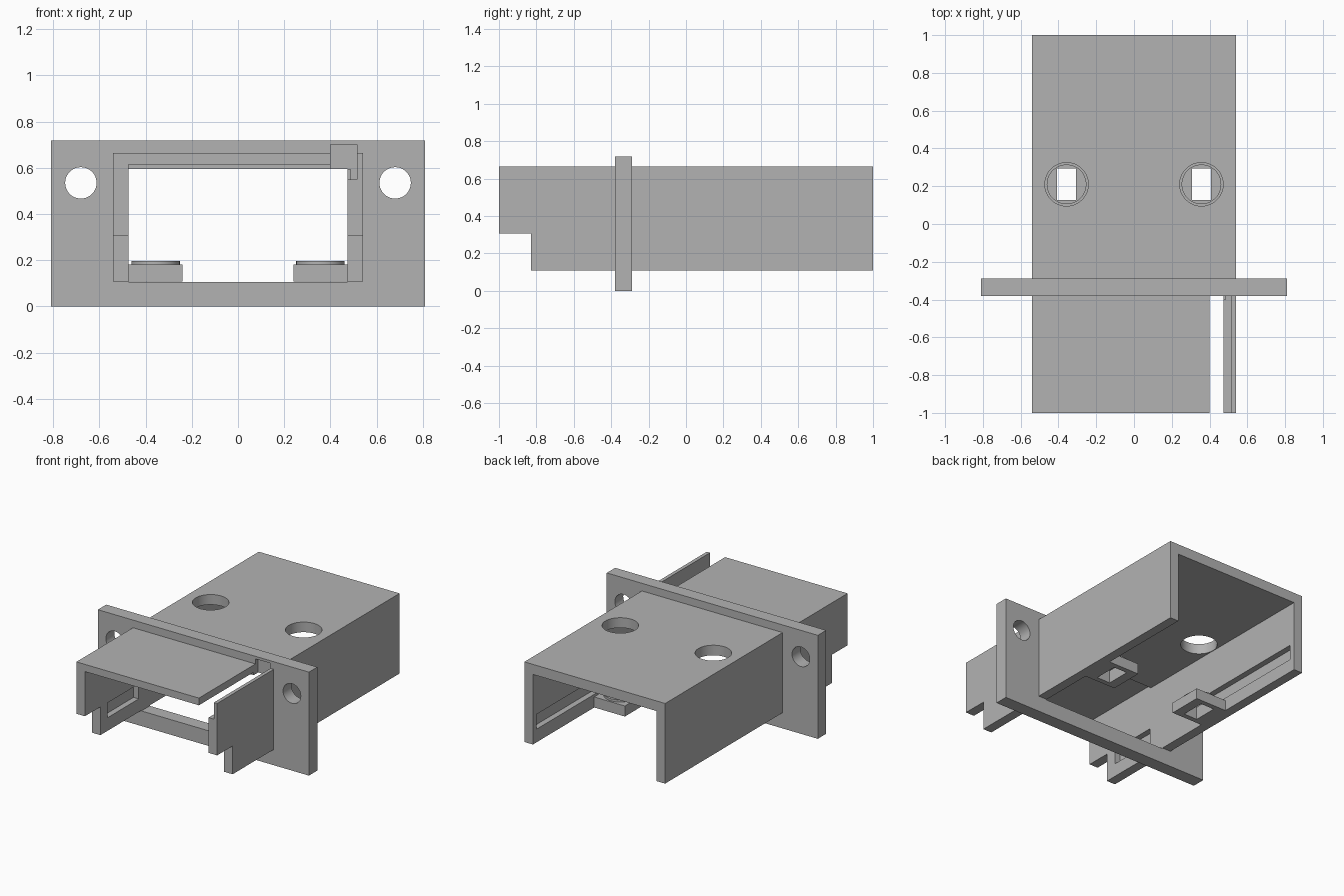
import bpy, math

if "Cube" in bpy.data.objects:
    bpy.data.objects.remove(bpy.data.objects["Cube"])

grey = bpy.data.materials.new("plain grey")
grey.diffuse_color = (0.45, 0.45, 0.45, 1)
grey.use_nodes = True
grey.node_tree.nodes["Principled BSDF"].inputs["Base Color"].default_value = grey.diffuse_color


def box(name, x0, x1, y0, y1, z0, z1):
    bpy.ops.mesh.primitive_cube_add(size=1, location=((x0 + x1) / 2, (y0 + y1) / 2, (z0 + z1) / 2))
    o = bpy.context.object
    o.name = name
    o.scale = (x1 - x0, y1 - y0, z1 - z0)
    bpy.ops.object.transform_apply(location=True, rotation=True, scale=True)
    return o


def cylinder(name, r, depth, loc, rot=(0, 0, 0)):
    bpy.ops.mesh.primitive_cylinder_add(vertices=48, radius=r, depth=depth, location=loc, rotation=rot)
    o = bpy.context.object
    o.name = name
    bpy.ops.object.transform_apply(location=True, rotation=True, scale=True)
    return o


def combine(target, other, op):
    m = target.modifiers.new("cut", 'BOOLEAN')
    m.operation, m.solver, m.object = op, 'EXACT', other
    bpy.context.view_layer.objects.active = target
    bpy.ops.object.modifier_apply(modifier=m.name)
    bpy.data.objects.remove(other, do_unlink=True)


# sleeve and mounting flange as one solid
housing = box("sleeve_and_flange", -0.54, 0.54, -1, 1, 0.109, 0.665)
combine(housing, box("flange", -0.81, 0.81, -0.38, -0.288, 0, 0.718), 'UNION')

cuts = [
    # main cavity, open below and at both ends; the front roof is thinner
    box("cavity", -0.475, 0.475, -1.2, 1.2, 0.105, 0.595),
    box("front_roof_relief", -0.475, 0.475, -1.2, -0.4, 0.5, 0.615),
    # stepped lower front edge of the side walls
    box("front_notch", -0.7, 0.7, -1.2, -0.83, -0.1, 0.305),
    # open channel along the front right roof edge
    box("channel", 0.40, 0.515, -1.2, -0.35, 0.595, 0.70),
    box("channel_wall", 0.42, 0.515, -1.2, -0.4, 0.55, 0.62),
    box("channel_groove", 0.487, 0.515, -1.2, -0.35, 0.55, 0.62),
]
for s in (-1, 1):
    # screw holes in flange, access holes in roof
    cuts.append(cylinder("screw_hole", 0.068, 0.4, (s * 0.68, -0.33, 0.535), (math.pi / 2, 0, 0)))
    cuts.append(cylinder("access_hole", 0.115, 0.3, (s * 0.357, 0.21, 0.66)))
    # long recesses on the inner wall faces
    for y0, y1 in ((-0.75, -0.41), (0.09, 0.96)):
        a, b = sorted((s * 0.44, s * 0.515))
        cuts.append(box("wall_recess", a, b, y0, y1, 0.2, 0.303))
for c in cuts:
    combine(housing, c, 'DIFFERENCE')
objects = [housing]

# mounting tabs with a round boss and a rectangular hole
for s, side in ((-1, "left"), (1, "right")):
    a, b = sorted((s * 0.24, s * 0.476))
    tab = box(side + "_mounting_tab", a, b, 0.0925, 0.3275, 0.109, 0.182)
    combine(tab, cylinder("boss", 0.105, 0.045, (s * 0.357, 0.21, 0.1745)), 'UNION')
    c = s * 0.357
    combine(tab, box("slot", c - 0.051, c + 0.051, 0.127, 0.293, 0, 0.4), 'DIFFERENCE')
    objects.append(tab)

for o in objects:
    o.data.materials.clear()
    o.data.materials.append(grey)
    for p in o.data.polygons:
        p.material_index = 0
    bpy.ops.object.select_all(action='DESELECT')
    o.select_set(True)
    bpy.context.view_layer.objects.active = o
    bpy.ops.object.shade_smooth_by_angle(angle=math.radians(30))
